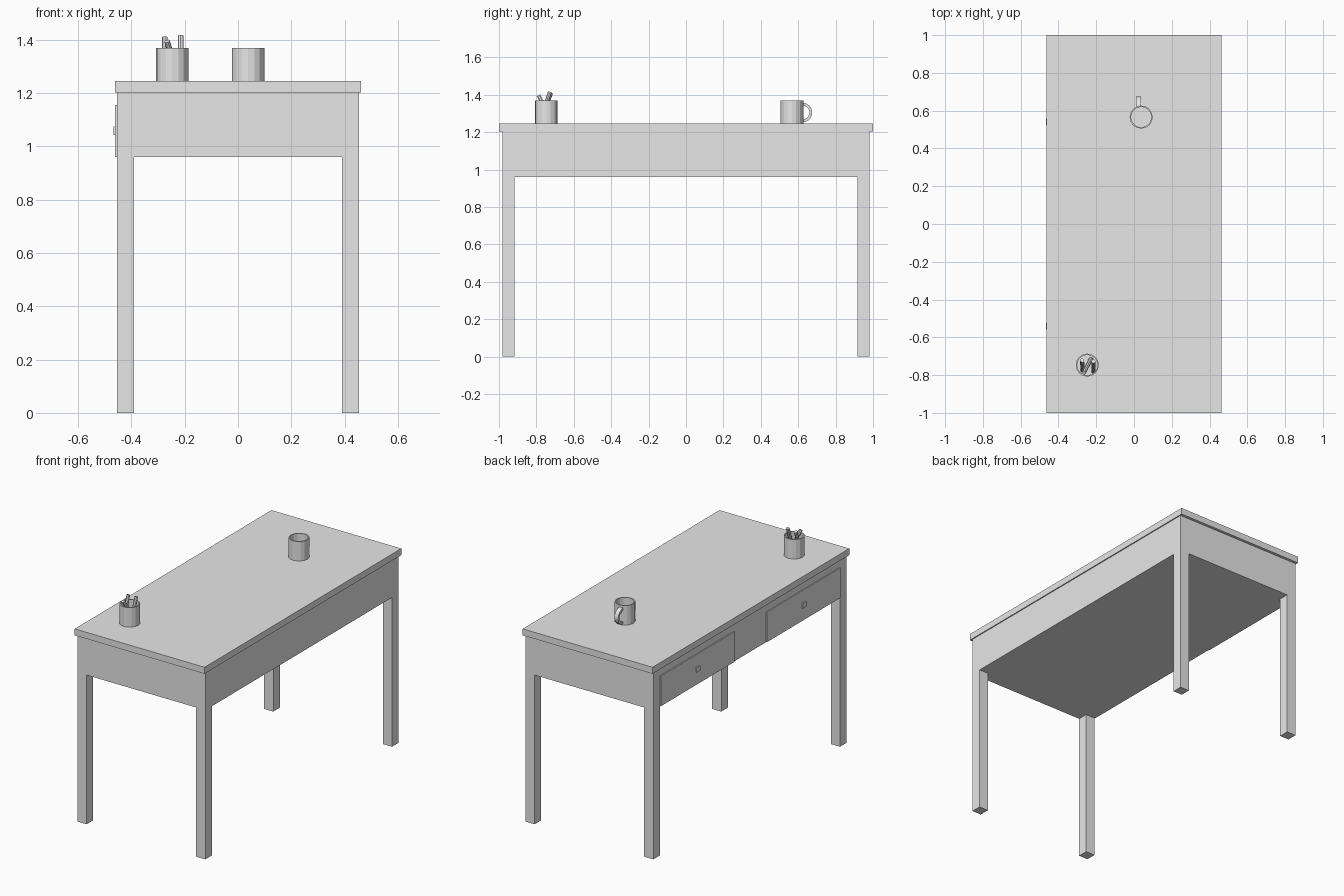
import bpy
import bmesh
from math import pi, cos, sin
from mathutils import Vector

cube = bpy.data.objects.get("Cube")
if cube:
    bpy.data.objects.remove(cube, do_unlink=True)

grey = bpy.data.materials.new("plain grey")
grey.use_nodes = True
grey.diffuse_color = (0.8, 0.8, 0.8, 1)
grey.node_tree.nodes["Principled BSDF"].inputs["Base Color"].default_value = (0.8, 0.8, 0.8, 1)


def finish(name, bm):
    bmesh.ops.recalc_face_normals(bm, faces=bm.faces)
    mesh = bpy.data.meshes.new(name)
    bm.to_mesh(mesh)
    bm.free()
    mesh.materials.append(grey)
    obj = bpy.data.objects.new(name, mesh)
    bpy.context.collection.objects.link(obj)
    return obj


def box(name, low, high):
    bm = bmesh.new()
    bmesh.ops.create_cube(bm, size=1)
    low, high = Vector(low), Vector(high)
    for v in bm.verts:
        v.co = (low + high) / 2 + v.co * (high - low)
    return finish(name, bm)


def cup(name, x, y, bottom, top, radius, wall, sides=16):
    # Hollow cup: spin an open profile from the outer base to the inner floor
    bm = bmesh.new()
    inner = radius - wall
    profile = [(0, bottom), (radius, bottom), (radius, top),
               (inner, top), (inner, bottom + wall), (0, bottom + wall)]
    verts = [bm.verts.new((x + r, y, z)) for r, z in profile]
    edges = [bm.edges.new(pair) for pair in zip(verts, verts[1:])]
    bmesh.ops.spin(bm, geom=verts + edges, cent=(x, y, 0), axis=(0, 0, 1),
                   angle=2 * pi, steps=sides)
    bmesh.ops.remove_doubles(bm, verts=bm.verts, dist=0.0001)
    return finish(name, bm)


def rod(name, start, end, radius):
    start, end = Vector(start), Vector(end)
    bm = bmesh.new()
    bmesh.ops.create_cone(bm, cap_ends=True, segments=8, radius1=radius,
                          radius2=radius, depth=(end - start).length)
    obj = finish(name, bm)
    obj.location = (start + end) / 2
    obj.rotation_euler = (end - start).to_track_quat("Z", "Y").to_euler()
    return obj


def handle(name, x, y, z, outer, inner, width, steps=12):
    # Flat band swept through a half circle
    bm = bmesh.new()
    rings = []
    for i in range(steps + 1):
        a = -pi / 2 + pi * i / steps
        rings.append([bm.verts.new((x + side * width / 2, y + r * cos(a), z + r * sin(a)))
                      for side, r in ((-1, inner), (1, inner), (1, outer), (-1, outer))])
    for a, b in zip(rings, rings[1:]):
        for j in range(4):
            k = (j + 1) % 4
            bm.faces.new((a[j], a[k], b[k], b[j]))
    bm.faces.new(rings[0])
    bm.faces.new(rings[-1])
    return finish(name, bm)


# Table
TOP = 1.245
box("table_top", (-0.462, -1, 1.203), (0.462, 1, TOP))
box("table_body", (-0.455, -0.982, 0.96), (0.455, 0.982, 1.203))
for x_name, sx in (("left", 1), ("right", -1)):
    for y_name, sy in (("front", -1), ("back", 1)):
        xs = sorted((sx * 0.39, sx * 0.455))
        ys = sorted((sy * 0.916, sy * 0.982))
        box(f"{y_name}_{x_name}_leg", (xs[0], ys[0], 0), (xs[1], ys[1], 0.96))

# Drawers with small square knobs on the right side
for name, y in (("front", -0.54), ("back", 0.54)):
    box(f"{name}_drawer", (-0.461, y - 0.375, 0.961), (-0.454, y + 0.375, 1.155))
    box(f"{name}_drawer_knob", (-0.467, y - 0.018, 1.043), (-0.46, y + 0.018, 1.075))

# Mug
cup("mug", 0.038, 0.566, TOP, 1.37, 0.061, 0.007)
handle("mug_handle", 0.024, 0.623, 1.305, 0.052, 0.037, 0.027)

# Pencil cup
cup("pencil_cup", -0.247, -0.747, TOP, 1.37, 0.061, 0.007)
rod("pencil_a", (-0.272, -0.775, 1.26), (-0.275, -0.722, 1.41), 0.011)
rod("pencil_b", (-0.215, -0.78, 1.26), (-0.215, -0.727, 1.415), 0.011)
rod("pencil_c", (-0.228, -0.715, 1.26), (-0.266, -0.788, 1.395), 0.011)
